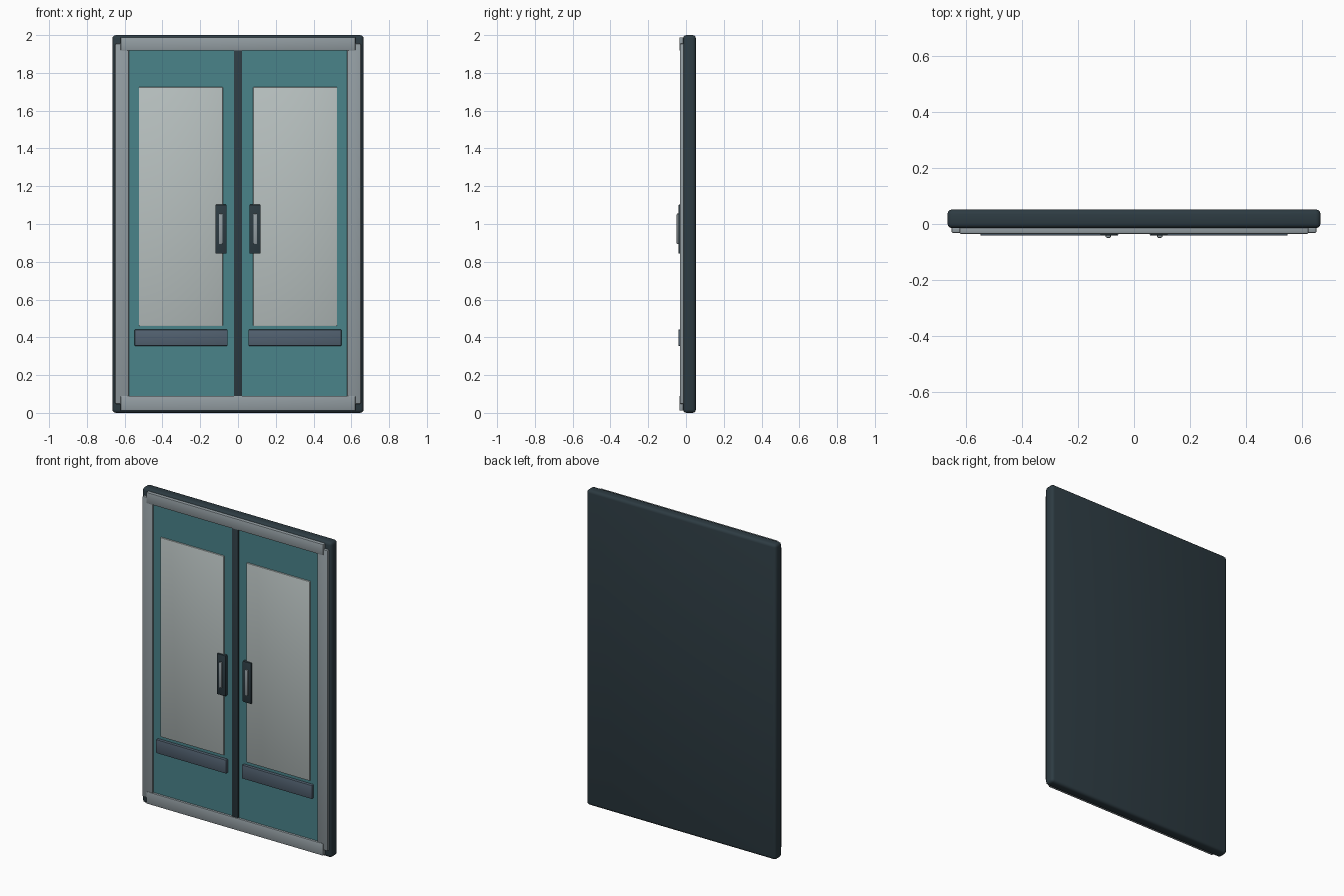
import bpy

if "Cube" in bpy.data.objects:
    bpy.data.objects.remove(bpy.data.objects["Cube"])


def material(name, rgb):
    # sRGB 0-255 to linear
    lin = [((c / 255 + 0.055) / 1.055) ** 2.4 if c > 10 else c / 3294 for c in rgb]
    m = bpy.data.materials.new(name)
    m.diffuse_color = (*lin, 1)
    m.use_nodes = True
    m.node_tree.nodes["Principled BSDF"].inputs["Base Color"].default_value = m.diffuse_color
    return m


DARK = material("dark slate", (45, 59, 66))
TEAL = material("teal", (74, 131, 138))
METAL = material("grey metal", (147, 157, 162))
GLASS = material("pale glass", (184, 193, 192))
KICK = material("blue grey", (82, 97, 112))


def box(name, x, y, z, mat, bevel=0.0, segments=2):
    """Box from (min, max) ranges on each axis, with rounded edges."""
    bpy.ops.mesh.primitive_cube_add(
        size=1, location=[(a + b) / 2 for a, b in (x, y, z)])
    ob = bpy.context.object
    ob.name = name
    ob.scale = [b - a for a, b in (x, y, z)]
    bpy.ops.object.transform_apply(location=False, rotation=False, scale=True)
    ob.data.materials.append(mat)
    if bevel:
        mod = ob.modifiers.new("rounded_edges", "BEVEL")
        mod.width = bevel
        mod.segments = segments
        bpy.ops.object.modifier_apply(modifier=mod.name)
        bpy.ops.object.shade_smooth_by_angle()
    return ob


# Backing slab
box("back_slab", (-0.665, 0.665), (-0.015, 0.052), (0, 2), DARK, 0.018, 3)

# Horizontal frame rails
for name, z in (("bottom_rail", (0.012, 0.09)), ("top_rail", (1.918, 1.988))):
    box(name, (-0.622, 0.622), (-0.035, -0.005), z, METAL, 0.005)

# Centre post between the doors
box("centre_post", (-0.021, 0.021), (-0.03, -0.005), (0.085, 1.922), DARK, 0.002)

# Left and right halves
for side, s in (("left", -1), ("right", 1)):
    def half(name, x, y, z, mat, bevel):
        box(f"{side}_{name}", sorted(s * v for v in x), y, z, mat, bevel)

    half("frame_post", (0.577, 0.65), (-0.032, -0.005), (0.048, 1.955), METAL, 0.005)
    half("door_panel", (0.015, 0.58), (-0.022, -0.01), (0.085, 1.922), TEAL, 0)
    half("glass", (0.08, 0.525), (-0.031, -0.015), (0.46, 1.725), GLASS, 0.004)
    half("kick_plate", (0.056, 0.547), (-0.041, -0.015), (0.355, 0.441), KICK, 0.003)
    half("handle_plate", (0.06, 0.12), (-0.041, -0.015), (0.843, 1.102), DARK, 0.004)
    half("handle_grip", (0.082, 0.101), (-0.049, -0.035), (0.893, 1.055), METAL, 0.004)
